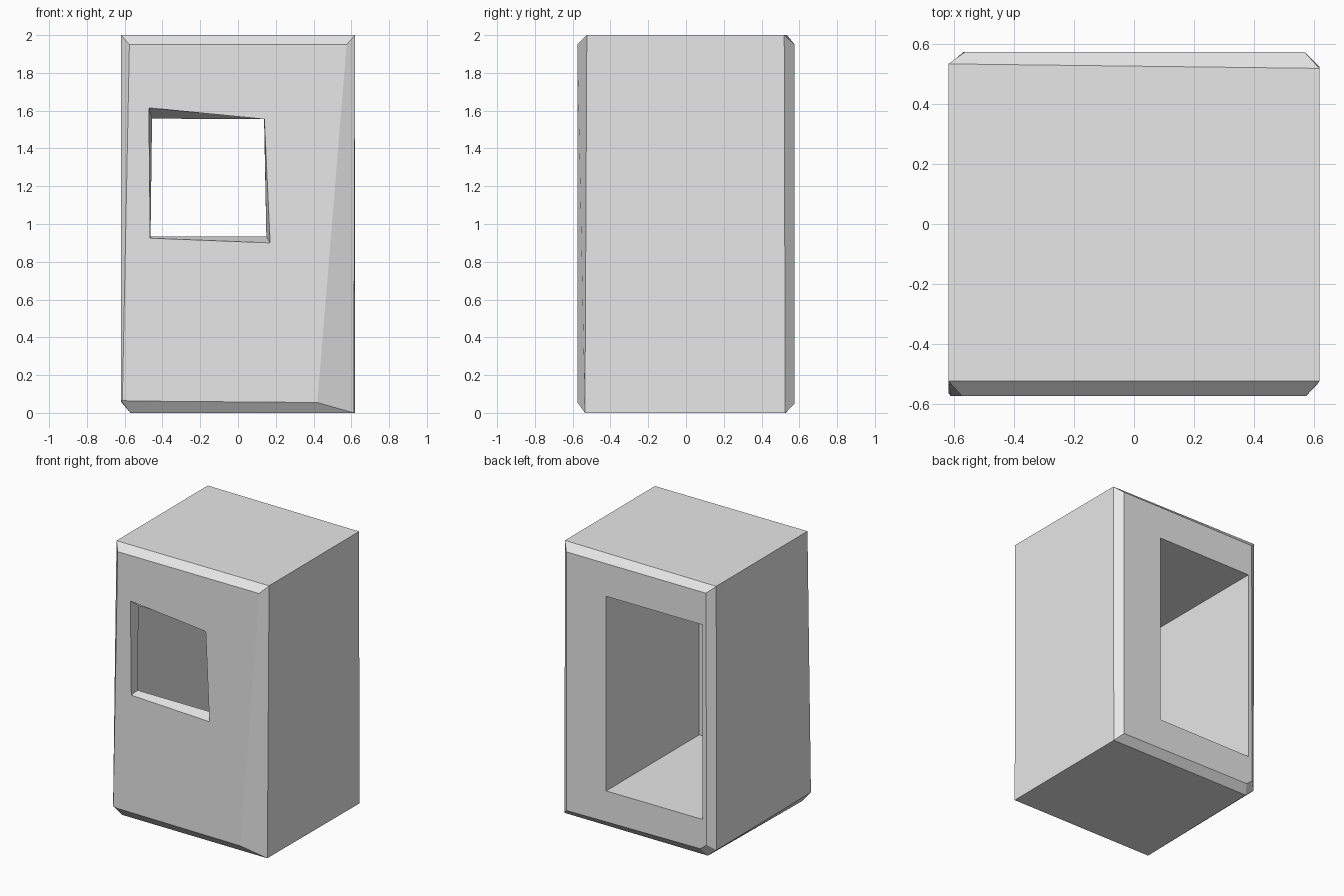
import bpy, bmesh
from math import radians

if "Cube" in bpy.data.objects:
    bpy.data.objects.remove(bpy.data.objects["Cube"])

grey = bpy.data.materials.new("plain grey")
grey.use_nodes = True
grey.diffuse_color = (0.8, 0.8, 0.8, 1)
grey.node_tree.nodes["Principled BSDF"].inputs["Base Color"].default_value = (0.8, 0.8, 0.8, 1)


def loft(name, rings):
    """Closed solid skinned through rings of equal point count."""
    bm = bmesh.new()
    loops = [[bm.verts.new(p) for p in ring] for ring in rings]
    n = len(loops[0])
    for a, b in zip(loops, loops[1:]):
        for i in range(n):
            j = (i + 1) % n
            bm.faces.new((a[i], a[j], b[j], b[i]))
    bm.faces.new(loops[0])
    bm.faces.new(loops[-1])
    bmesh.ops.recalc_face_normals(bm, faces=bm.faces[:])
    mesh = bpy.data.meshes.new(name)
    bm.to_mesh(mesh)
    bm.free()
    mesh.materials.append(grey)
    obj = bpy.data.objects.new(name, mesh)
    bpy.context.scene.collection.objects.link(obj)
    return obj


def at_y(y, points):
    return [(x, y, z) for x, z in points]


def carve(body, cutter):
    """Subtract the cutter from the body and discard it."""
    mod = body.modifiers.new("carve", "BOOLEAN")
    mod.operation = "DIFFERENCE"
    mod.solver = "EXACT"
    mod.object = cutter
    bpy.context.view_layer.update()
    graph = bpy.context.evaluated_depsgraph_get()
    mesh = bpy.data.meshes.new_from_object(body.evaluated_get(graph))
    body.modifiers.clear()
    body.data = mesh
    bpy.data.objects.remove(cutter)


# Booth body: chamfered front and back, clipped lower edge on the -x side
booth = loft("booth_body", [
    at_y(-0.575, [(-0.575, 1.95), (0.575, 1.95), (0.42, 0.055), (-0.58, 0.063), (-0.612, 0.068)]),
    [(-0.62, -0.525, 2), (0.62, -0.525, 2), (0.613, -0.535, 0), (-0.57, -0.53, 0), (-0.62, -0.565, 0.065)],
    [(-0.62, 0.535, 2), (0.62, 0.52, 2), (0.62, 0.525, 0), (-0.55, 0.53, 0), (-0.62, 0.53, 0.06)],
    at_y(0.575, [(-0.565, 1.95), (0.57, 1.95), (0.57, 0.05), (-0.52, 0.06), (-0.57, 0.1)]),
])

# Room, open through the doorway at the back
door = [(-0.537, 1.71), (0.246, 1.71), (0.246, 0.28), (-0.537, 0.28)]
carve(booth, loft("room_cutter", [at_y(-0.505, door), at_y(0.7, door)]))

# Service window with splayed reveals
outer = [(-0.472, 1.615), (0.14, 1.555), (0.17, 0.9), (-0.465, 0.925)]
inner = [(-0.455, 1.558), (0.138, 1.555), (0.15, 0.935), (-0.463, 0.935)]
carve(booth, loft("window_cutter", [at_y(-0.7, outer), at_y(-0.575, outer),
                                    at_y(-0.505, inner), at_y(-0.4, inner)]))

bpy.ops.object.select_all(action="DESELECT")
booth.select_set(True)
bpy.context.view_layer.objects.active = booth
bpy.ops.object.shade_smooth_by_angle(angle=radians(20))
